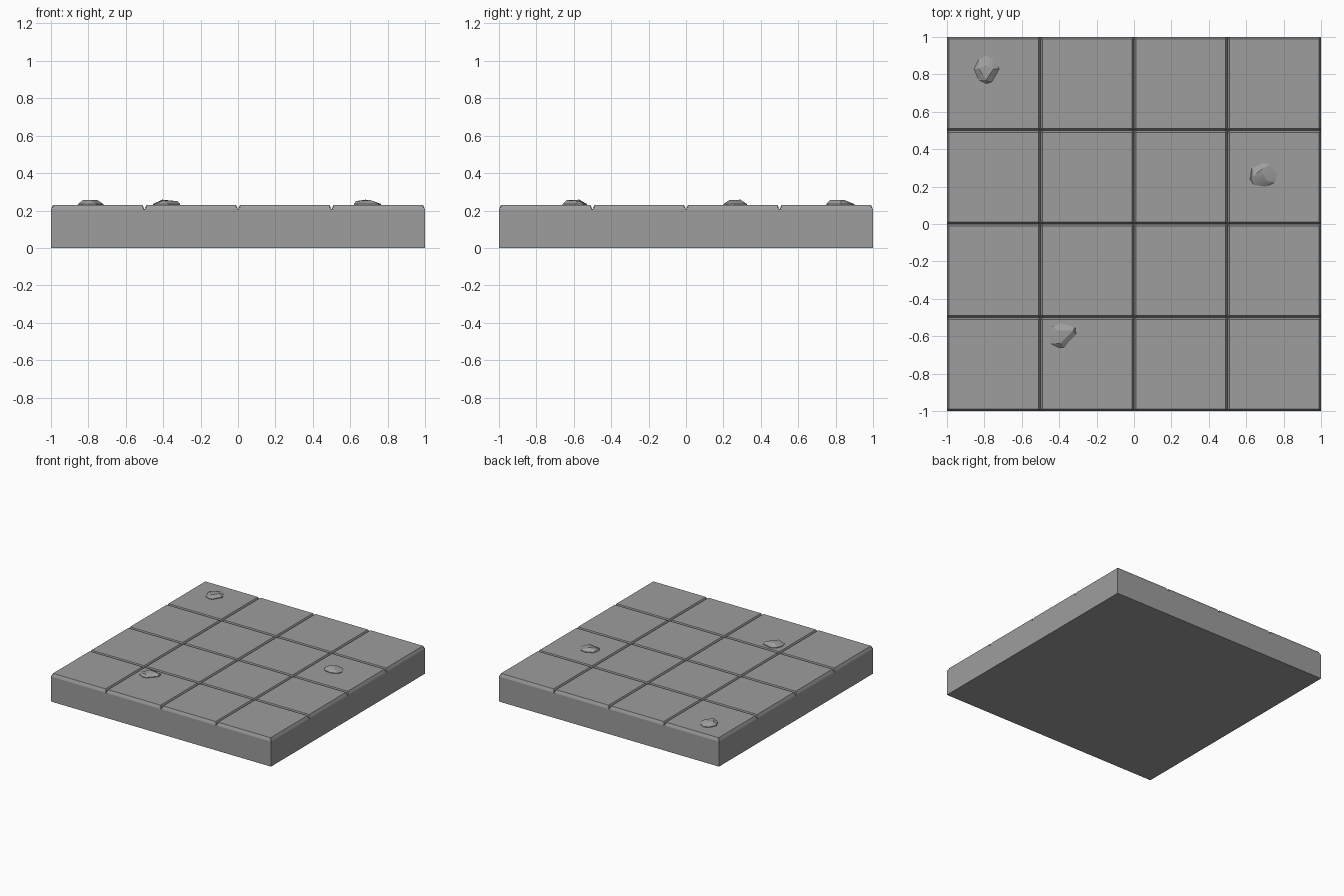
import bpy
import bmesh
from mathutils import Vector

default_cube = bpy.data.objects.get("Cube")
if default_cube:
    bpy.data.objects.remove(default_cube, do_unlink=True)


def make_material(name, grey):
    material = bpy.data.materials.new(name)
    material.use_nodes = True
    colour = (grey, grey, grey, 1)
    material.diffuse_color = colour
    shader = material.node_tree.nodes["Principled BSDF"]
    shader.inputs["Base Color"].default_value = colour
    return material


stone = make_material("stone grey", 0.34)


def finish(name, bm, smooth_angle=None):
    """Turn a bmesh into a named object of grey stone."""
    bmesh.ops.recalc_face_normals(bm, faces=bm.faces[:])
    mesh = bpy.data.meshes.new(name)
    bm.to_mesh(mesh)
    bm.free()
    mesh.materials.append(stone)
    part = bpy.data.objects.new(name, mesh)
    bpy.context.collection.objects.link(part)
    if smooth_angle:
        bpy.ops.object.select_all(action="DESELECT")
        part.select_set(True)
        bpy.context.view_layer.objects.active = part
        bpy.ops.object.shade_smooth_by_angle(angle=smooth_angle)
    return part


# Tiled slab: a grid surface that dips along every joint and outer edge
TOP = 0.23
JOINTS = (-1, -0.5, 0, 0.5, 1)
GROOVE = {0: 0.205, 0.004: 0.215, 0.011: TOP}  # distance from joint: height

stations = sorted(
    (joint + side * offset, height)
    for joint in JOINTS
    for offset, height in GROOVE.items()
    for side in ((-1, 1) if offset else (1,))
    if abs(joint + side * offset) <= 1
)

bm = bmesh.new()
rows = [
    [bm.verts.new((x, y, min(height_x, height_y))) for x, height_x in stations]
    for y, height_y in stations
]
for lower, upper in zip(rows, rows[1:]):
    for i in range(len(stations) - 1):
        bm.faces.new((lower[i], lower[i + 1], upper[i + 1], upper[i]))

# Walls and underside
rim = [edge for edge in bm.edges if edge.is_boundary]
walls = bmesh.ops.extrude_edge_only(bm, edges=rim)["geom"]
for item in walls:
    if isinstance(item, bmesh.types.BMVert):
        item.co.z = 0
base_edges = [edge for edge in bm.edges if edge.is_boundary]
bmesh.ops.contextual_create(bm, geom=base_edges)
finish("tiled_slab", bm)


# Loose pebbles: faceted hulls, with offsets in hundredths of a unit
def make_pebble(name, centre, outline, crown):
    bm = bmesh.new()
    origin = Vector((*centre, TOP))
    for x, y in outline:
        bm.verts.new(origin + Vector((x, y, -1)) / 100)
        bm.verts.new(origin + Vector((x, y, 0.5)) / 100)
    for point in crown:
        bm.verts.new(origin + Vector(point) / 100)
    hull = bmesh.ops.convex_hull(bm, input=bm.verts[:])
    unused = [v for v in bm.verts if not v.link_faces]
    bmesh.ops.delete(bm, geom=unused, context="VERTS")
    finish(name, bm, smooth_angle=0.4)


make_pebble(
    "back_right_pebble", (-0.79, 0.82),
    outline=[(-6.5, 1), (-4, 6), (0, 8), (4, 6), (7, 1), (3, -6), (0, -7), (-4, -5)],
    crown=[(-4, 1, 2.5), (4, 1, 2.5), (0, -5, 2.6), (0, 3, 2.5)],
)
make_pebble(
    "left_pebble", (0.69, 0.26),
    outline=[(-7, -2), (-6, 4), (0, 6.5), (4, 6), (7.5, 0), (6, -4), (1, -6), (-5, -5)],
    crown=[(-6, -1, 2), (-1, 3, 2.8), (2, -3, 2.5)],
)
make_pebble(
    "front_pebble", (-0.385, -0.6),
    outline=[(-7, 0), (-5, 5), (-1, 7), (7, 5), (7.5, 1), (1, -6), (-2, -6), (-6, -4)],
    crown=[(-2, 3, 2.8), (6, 3, 2), (-1, -4, 2.5)],
)
